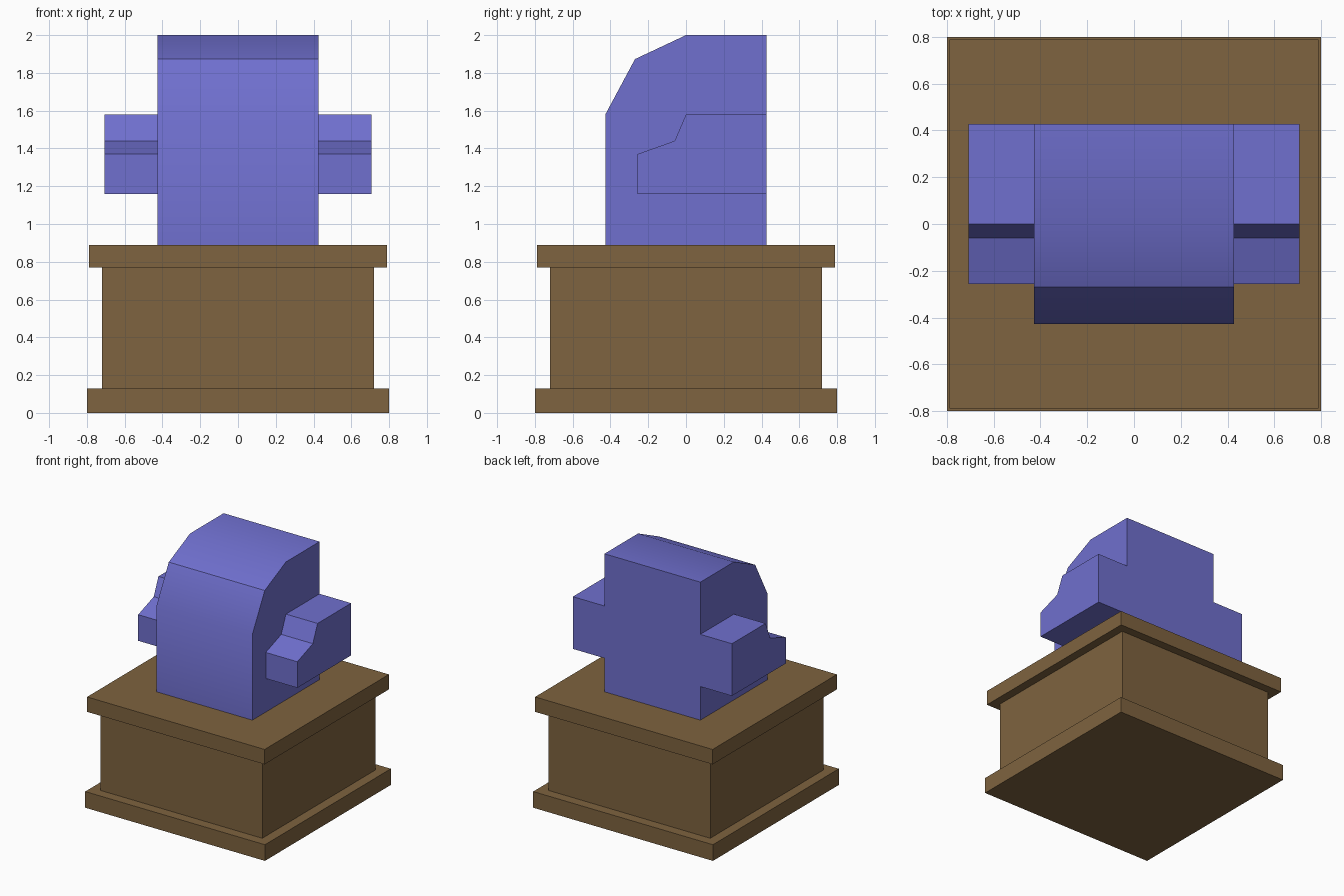
import bpy, bmesh, math

if "Cube" in bpy.data.objects:
    bpy.data.objects.remove(bpy.data.objects["Cube"])


def material(name, rgb):
    mat = bpy.data.materials.new(name)
    mat.diffuse_color = (*rgb, 1)
    mat.use_nodes = True
    mat.node_tree.nodes["Principled BSDF"].inputs["Base Color"].default_value = mat.diffuse_color
    return mat


def extrude_profile(name, profile, x0, x1, mat):
    """Extrude a (y, z) outline along x from x0 to x1."""
    bm = bmesh.new()
    face = bm.faces.new([bm.verts.new((x0, y, z)) for y, z in profile])
    new = bmesh.ops.extrude_face_region(bm, geom=[face])["geom"]
    bmesh.ops.translate(bm, vec=(x1 - x0, 0, 0),
                        verts=[g for g in new if isinstance(g, bmesh.types.BMVert)])
    bmesh.ops.recalc_face_normals(bm, faces=bm.faces)
    mesh = bpy.data.meshes.new(name)
    bm.to_mesh(mesh)
    bm.free()
    mesh.materials.append(mat)
    obj = bpy.data.objects.new(name, mesh)
    bpy.context.collection.objects.link(obj)
    return obj


def slab(name, half, z0, z1, mat):
    """Square block between two heights."""
    outline = [(-half, z0), (half, z0), (half, z1), (-half, z1)]
    return extrude_profile(name, outline, -half, half, mat)


brown = material("pedestal_brown", (0.21, 0.125, 0.05))
blue = material("body_blue", (0.16, 0.16, 0.62))

# Pedestal: foot, block and cap
slab("pedestal_foot", 0.80, 0.0, 0.13, brown)
slab("pedestal_block", 0.72, 0.13, 0.77, brown)
slab("pedestal_cap", 0.79, 0.77, 0.89, brown)

# Body with a rounded front, softly shaded across the shallow bends
body = extrude_profile("body", [
    (-0.427, 0.89), (-0.427, 1.58), (-0.27, 1.873),
    (0.0, 2.0), (0.427, 2.0), (0.427, 0.89)], -0.427, 0.427, blue)
bpy.context.view_layer.objects.active = body
body.select_set(True)
bpy.ops.object.shade_smooth_by_angle(angle=math.radians(30))

# Stepped side arms, mirrored across x
arms = extrude_profile("side_arms", [
    (-0.257, 1.16), (-0.257, 1.37), (-0.06, 1.44),
    (0.0, 1.58), (0.427, 1.58), (0.427, 1.16)], 0.427, 0.708, blue)
arms.modifiers.new("mirror", "MIRROR").use_axis[0] = True
